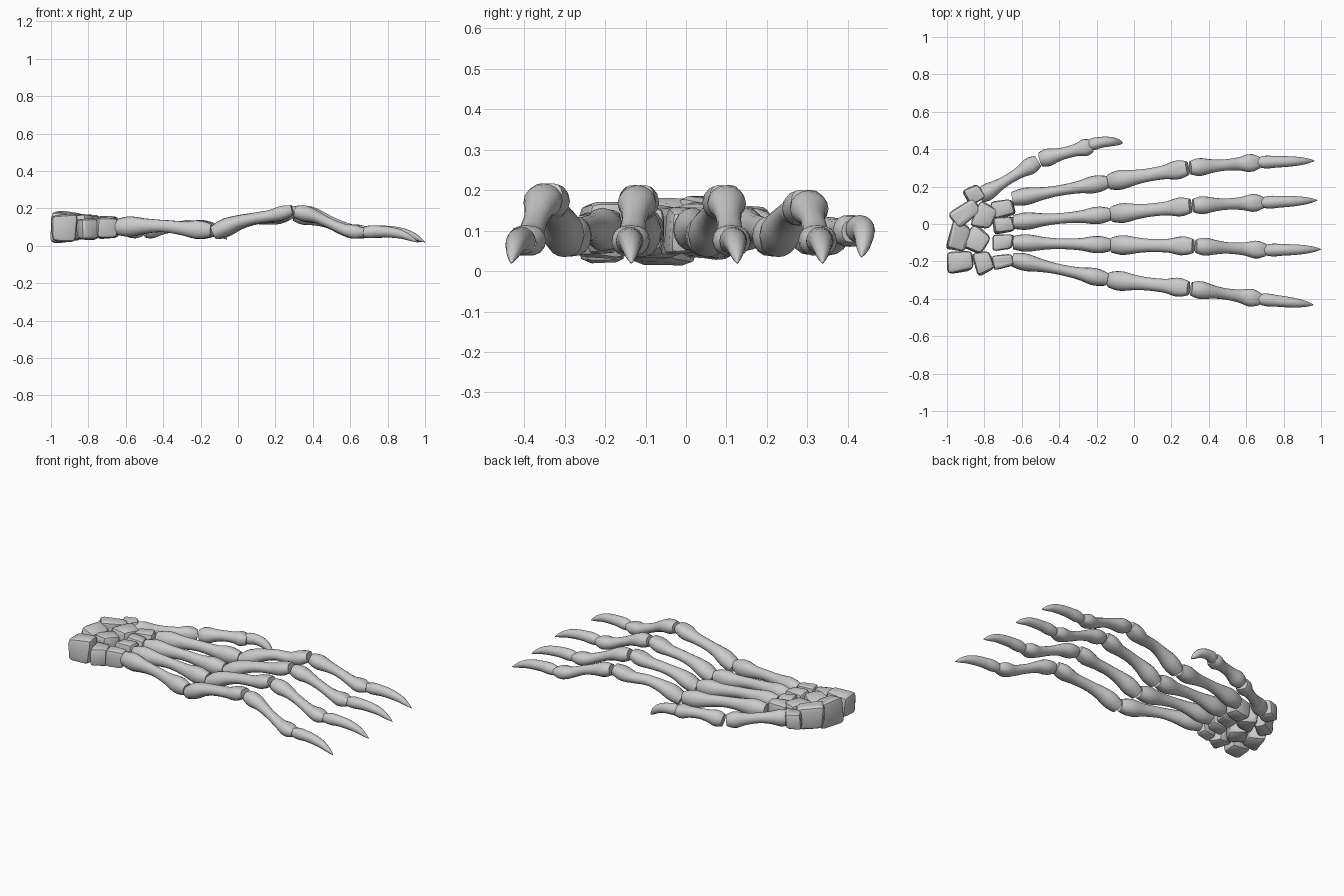
import bpy, bmesh, math, random
from mathutils import Vector, Euler

random.seed(4)
if "Cube" in bpy.data.objects:
    bpy.data.objects.remove(bpy.data.objects["Cube"])

bone_grey = bpy.data.materials.new("bone grey")
bone_grey.use_nodes = True
GREY = (0.6, 0.6, 0.6, 1)
bone_grey.diffuse_color = GREY
bone_grey.node_tree.nodes["Principled BSDF"].inputs["Base Color"].default_value = GREY


def finish(name, bm, angle):
    bmesh.ops.recalc_face_normals(bm, faces=bm.faces)
    mesh = bpy.data.meshes.new(name)
    bm.to_mesh(mesh)
    bm.free()
    mesh.materials.append(bone_grey)
    obj = bpy.data.objects.new(name, mesh)
    bpy.context.collection.objects.link(obj)
    bpy.ops.object.select_all(action='DESELECT')
    obj.select_set(True)
    bpy.context.view_layer.objects.active = obj
    bpy.ops.object.shade_smooth_by_angle(angle=math.radians(angle))
    return obj


def smooth_sample(values, t):
    """Catmull-Rom through evenly spaced numbers or vectors."""
    f = t * (len(values) - 1)
    i = min(int(f), len(values) - 2)
    u = f - i
    a, b = values[max(i - 1, 0)], values[i]
    c, d = values[i + 1], values[min(i + 2, len(values) - 1)]
    return (b * 2 + (c - a) * u + (a * 2 - b * 5 + c * 4 - d) * u * u
            + (b * 3 - a - c * 3 + d) * u ** 3) * 0.5


def loft(name, path, widths, heights, groove=0.0, steps=18, sides=16):
    """Bone swept along a path; groove splits the far end into two knuckles."""
    bm = bmesh.new()
    path = [Vector(p) for p in path]
    rings = []
    for s in range(steps + 1):
        t = s / steps
        centre = smooth_sample(path, t)
        ahead = smooth_sample(path, min(t + 0.02, 1))
        behind = smooth_sample(path, max(t - 0.02, 0))
        tangent = (ahead - behind).normalized()
        side = Vector((0, 0, 1)).cross(tangent).normalized()
        up = tangent.cross(side)
        w, h = smooth_sample(widths, t), smooth_sample(heights, t)
        ring = []
        for k in range(sides):
            a = math.tau * k / sides
            notch = 1 - groove * max(0, t - 0.65) / 0.35 * abs(math.sin(a)) ** 6
            ring.append(bm.verts.new(centre + side * w * math.cos(a)
                                     + up * h * math.sin(a) * notch))
        rings.append(ring)
    for r, q in zip(rings, rings[1:]):
        for k in range(sides):
            n = (k + 1) % sides
            bm.faces.new((r[k], r[n], q[n], q[k]))
    bm.faces.new(rings[0])
    bm.faces.new(rings[-1])
    return finish(name, bm, 40)


METACARPAL = [0.036, 0.047, 0.036, 0.029, 0.029, 0.034, 0.047, 0.034]
PHALANX = [0.042, 0.053, 0.043, 0.036, 0.035, 0.038, 0.051, 0.038]
MIDDLE = [0.036, 0.048, 0.038, 0.031, 0.031, 0.036, 0.048, 0.032]
CLAW = [0.024, 0.034, 0.031, 0.029, 0.025, 0.017, 0.002]


def scaled(values, factor):
    return [v * factor for v in values]


def between(a, b, t, z):
    return (a[0] + (b[0] - a[0]) * t, a[1] + (b[1] - a[1]) * t, z)


def bone(name, a, b, zs, profile, tall, groove):
    path = [between(a, b, i / (len(zs) - 1), z) for i, z in enumerate(zs)]
    return loft(name, path, profile, scaled(profile, tall), groove)


# Long fingers: joint positions seen from above, and height of the arch
fingers = {
    "index": [(-0.65, 0.135), (-0.135, 0.225), (0.295, 0.30), (0.67, 0.33), (0.965, 0.338), -0.012],
    "middle": [(-0.645, 0.01), (-0.12, 0.052), (0.31, 0.098), (0.69, 0.115), (0.98, 0.127), 0.0],
    "ring": [(-0.645, -0.10), (-0.12, -0.112), (0.325, -0.118), (0.705, -0.14), (1.0, -0.135), 0.0],
    "little": [(-0.65, -0.19), (-0.135, -0.298), (0.30, -0.345), (0.675, -0.402), (0.96, -0.432), 0.004],
}
for finger, (base, knuckle, joint, last, tip, lift) in fingers.items():
    bone(finger + "_metacarpal", base, between(base, knuckle, 0.985, 0),
         [0.10, 0.105, 0.105, 0.09, 0.082], METACARPAL, 1.15, 0.12)
    bone(finger + "_proximal_phalanx", between(knuckle, joint, 0.01, 0), between(knuckle, joint, 0.98, 0),
         [0.068, 0.118, 0.145, 0.158 + lift, 0.188 + lift], PHALANX, 0.88, 0.25)
    bone(finger + "_middle_phalanx", between(joint, last, 0.015, 0), last,
         [0.178 + lift, 0.158 + lift, 0.12, 0.082, 0.07], MIDDLE, 0.9, 0.25)
    bone(finger + "_claw", between(last, tip, -0.05, 0), tip,
         [0.07, 0.076, 0.073, 0.057, 0.02], CLAW, 1.0, 0)

# Thumb
bone("thumb_metacarpal", (-0.825, 0.145), (-0.515, 0.335), [0.105, 0.105, 0.1, 0.09, 0.08],
     scaled(METACARPAL, 0.98), 1.1, 0.15)
bone("thumb_phalanx", (-0.50, 0.345), (-0.225, 0.418), [0.08, 0.092, 0.1, 0.1, 0.098],
     scaled(PHALANX, 0.9), 1.0, 0.25)
loft("thumb_claw", [(-0.25, 0.418, 0.1), (-0.18, 0.436, 0.105), (-0.115, 0.44, 0.085), (-0.06, 0.434, 0.035)],
     scaled(CLAW, 0.95), CLAW)


def carpal(name, centre, size, turn, taper):
    """Chiselled wrist stone: a tapered, worn block."""
    bm = bmesh.new()
    bmesh.ops.create_cube(bm, size=1)
    for v in bm.verts:
        v.co.y *= 1 - taper * (v.co.x + 0.5)
        v.co += Vector(random.uniform(-0.09, 0.09) for _ in range(3))
    bmesh.ops.bevel(bm, geom=bm.edges[:] + bm.verts[:], offset=0.2, segments=2,
                    profile=0.5, affect='EDGES')
    rotation = Euler((0, 0, math.radians(turn))).to_matrix()
    for v in bm.verts:
        v.co = rotation @ Vector(c * s for c, s in zip(v.co, size)) + Vector(centre)
    return finish(name, bm, 25)


# Wrist stones: centre, size, turn, taper
carpals = {
    "pisiform": ((-0.93, -0.20, 0.095), (0.13, 0.11, 0.14), 5, 0.1),
    "triquetral": ((-0.808, -0.205, 0.09), (0.10, 0.13, 0.12), 15, 0.3),
    "hamate": ((-0.70, -0.20, 0.10), (0.11, 0.08, 0.11), 10, 0.1),
    "lunate": ((-0.938, -0.07, 0.10), (0.10, 0.17, 0.15), -15, 0.2),
    "capitate": ((-0.838, -0.085, 0.10), (0.12, 0.15, 0.13), -35, 0.4),
    "ring_base": ((-0.70, -0.098, 0.10), (0.11, 0.09, 0.11), 0, 0.1),
    "middle_base": ((-0.698, -0.008, 0.10), (0.11, 0.085, 0.11), 5, 0.1),
    "index_base": ((-0.70, 0.08, 0.10), (0.11, 0.09, 0.11), 12, 0.1),
    "trapezoid": ((-0.797, 0.035, 0.105), (0.11, 0.15, 0.13), -20, 0.3),
    "scaphoid": ((-0.905, 0.06, 0.105), (0.15, 0.11, 0.15), 35, 0.3),
    "trapezium": ((-0.855, 0.155, 0.11), (0.09, 0.09, 0.10), 30, 0.1),
}
for stone, shape in carpals.items():
    carpal(stone + "_wrist_stone", *shape)
